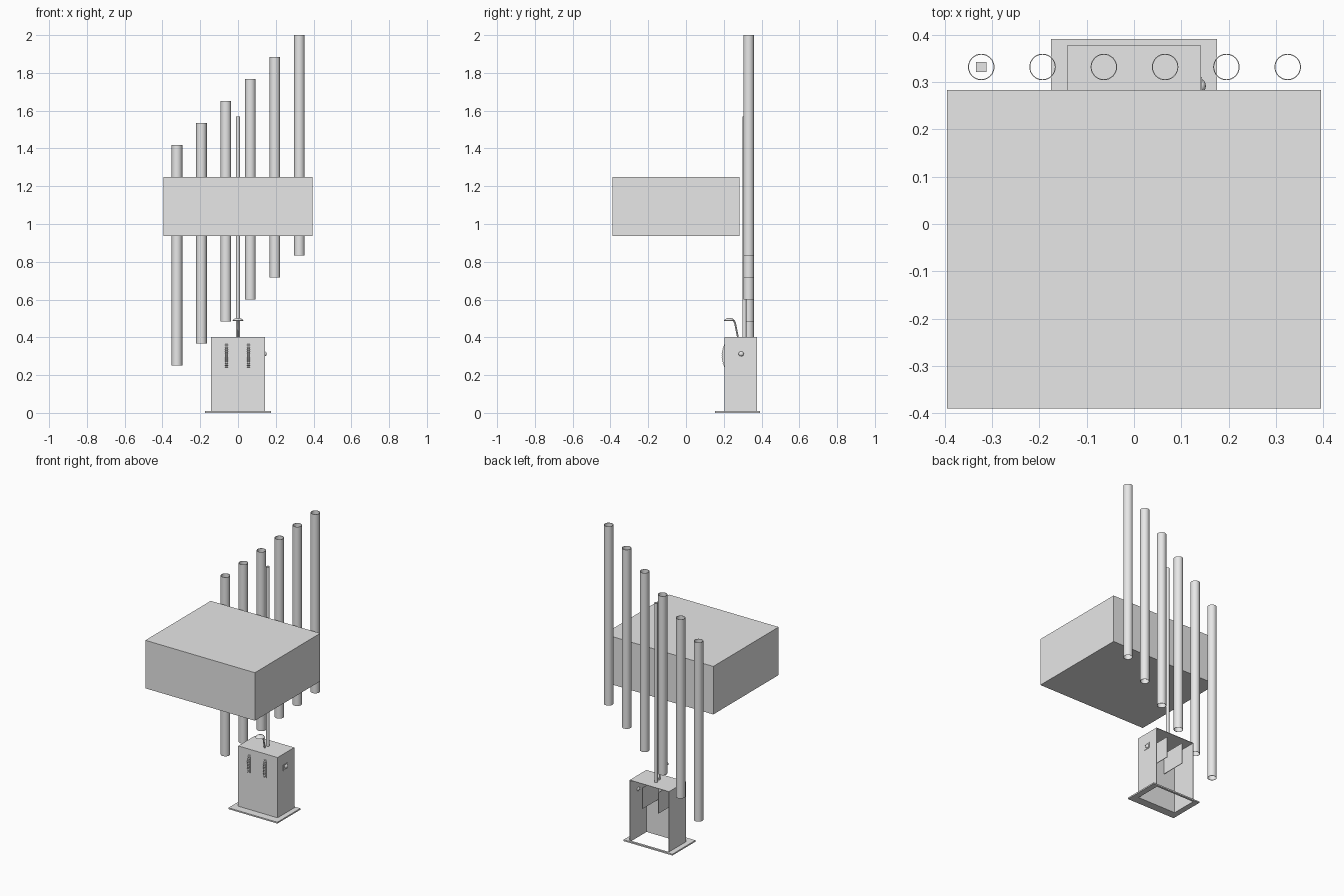
import bpy, bmesh, math
from mathutils import Vector

if "Cube" in bpy.data.objects:
    bpy.data.objects.remove(bpy.data.objects["Cube"])

grey = bpy.data.materials.new("light_grey")
grey.diffuse_color = (0.8, 0.8, 0.8, 1)
grey.use_nodes = True
grey.node_tree.nodes["Principled BSDF"].inputs["Base Color"].default_value = grey.diffuse_color


def finish(name, bm, smooth=False):
    bmesh.ops.recalc_face_normals(bm, faces=bm.faces)
    me = bpy.data.meshes.new(name)
    bm.to_mesh(me)
    bm.free()
    me.materials.append(grey)
    ob = bpy.data.objects.new(name, me)
    bpy.context.collection.objects.link(ob)
    if smooth:
        bpy.ops.object.select_all(action='DESELECT')
        ob.select_set(True)
        bpy.context.view_layer.objects.active = ob
        bpy.ops.object.shade_smooth_by_angle(angle=math.radians(35))
    return ob


def add_box(bm, lo, hi):
    vs = bmesh.ops.create_cube(bm, size=1)["verts"]
    for v in vs:
        v.co = Vector([lo[i] + (v.co[i] + 0.5) * (hi[i] - lo[i]) for i in range(3)])


def boxes(name, *spans):
    bm = bmesh.new()
    for lo, hi in spans:
        add_box(bm, lo, hi)
    return finish(name, bm)


def lathe(name, profile, x, y, n=32, closed=False):
    """Spin (radius, z) points around a vertical axis."""
    bm = bmesh.new()
    rings = [[bm.verts.new((x + r * math.cos(2 * math.pi * i / n),
                            y + r * math.sin(2 * math.pi * i / n), z))
              for i in range(n)] for r, z in profile]
    pairs = list(zip(rings, rings[1:])) + ([(rings[-1], rings[0])] if closed else [])
    for a, b in pairs:
        for i in range(n):
            j = (i + 1) % n
            bm.faces.new((a[i], a[j], b[j], b[i]))
    return finish(name, bm, True)


def extrude_x(name, yz, x0, x1):
    """Extrude a closed (y, z) outline along x."""
    bm = bmesh.new()
    face = bm.faces.new([bm.verts.new((x0, y, z)) for y, z in yz])
    geo = bmesh.ops.extrude_face_region(bm, geom=[face])["geom"]
    bmesh.ops.translate(bm, vec=(x1 - x0, 0, 0),
                        verts=[g for g in geo if isinstance(g, bmesh.types.BMVert)])
    return finish(name, bm)


# Large solid block
boxes("main_block", ((-0.395, -0.39, 0.937), (0.395, 0.283, 1.25)))

# Six open pipes stepping upwards
R, T, L = 0.028, 0.002, 1.167
for k in range(6):
    z = 0.25 + 0.1167 * k
    lathe(f"pipe_{k + 1}", [(R, z), (R, z + L), (R - T, z + L), (R - T, z)],
          -0.323 + 0.1296 * k, 0.332, closed=True)

# Small block inside the shortest pipe
boxes("pipe_inner_block", ((-0.334, 0.321, 0.82), (-0.312, 0.343, 0.842)))

# Thin open support rod
lathe("support_rod", [(0.0105, 0.4), (0.0105, 1.57)], 0, 0.309, 16)

# Pedestal housing, open at the back and below
W, Y0, Y1, H, t = 0.142, 0.205, 0.377, 0.402, 0.003
boxes("housing",
      ((-W, Y0, 0), (W, Y0 + t, H)),
      ((-W, Y0, H - t), (W, Y1, H)),
      ((-W, Y0, 0), (-W + t, Y1, H)),
      ((W - t, Y0, 0), (W, Y1, H)))

# Base flange frame around the housing
F, B0, B1, h = 0.176, 0.154, 0.391, 0.009
boxes("base_flange",
      ((-F, B0, 0), (F, Y0, h)), ((-F, Y1, 0), (F, B1, h)),
      ((-F, Y0, 0), (-W, Y1, h)), ((W, Y0, 0), (F, Y1, h)))

# Ribbed thumb wheels in the front slots, with plates behind
for x, side in ((-0.06, "left"), (0.055, "right")):
    n, rad, half = 28, 0.139, math.asin(0.0685 / 0.139)
    cy = 0.188 + rad
    rim = []
    for i in range(n + 1):
        a = -half + 2 * half * i / n
        r = rad - (0.003 if i % 2 else 0)
        rim.append((cy - r * math.cos(a), 0.303 + r * math.sin(a)))
    rim += [(0.208, rim[-1][1]), (0.208, rim[0][1])]
    extrude_x(f"{side}_thumb_wheel", rim, x - 0.008, x + 0.008)
    boxes(f"{side}_wheel_plate", ((x - 0.002, 0.208, 0.235), (x + 0.002, 0.37, 0.372)))

# Side switch: square frame and round rocker
y0, y1, z0, z1, f = 0.262, 0.311, 0.294, 0.331, 0.005
boxes("switch_frame",
      ((W, y0, z0), (W + 0.002, y1, z0 + f)), ((W, y0, z1 - f), (W + 0.002, y1, z1)),
      ((W, y0, z0), (W + 0.002, y0 + f, z1)), ((W, y1 - f, z0), (W + 0.002, y1, z1)))
bm = bmesh.new()
bmesh.ops.create_uvsphere(bm, u_segments=16, v_segments=8, radius=1)
for v in bm.verts:
    v.co = Vector((W + 0.010 * v.co.x, 0.292 + 0.014 * v.co.y, 0.3125 + 0.013 * v.co.z))
finish("switch_rocker", bm, True)

# Lever stem, a short bent tube
bm = bmesh.new()
path = [(0.275, 0.4), (0.268, 0.435), (0.26, 0.475), (0.252, 0.49), (0.235, 0.495)]
rings = []
for k, (y, z) in enumerate(path):
    a, b = path[max(k - 1, 0)], path[min(k + 1, len(path) - 1)]
    d = Vector((0, b[0] - a[0], b[1] - a[1])).normalized()
    u, w = Vector((1, 0, 0)), d.cross(Vector((1, 0, 0)))
    rings.append([bm.verts.new(Vector((0, y, z)) + 0.005 * (
        u * math.cos(i * math.pi / 5) + w * math.sin(i * math.pi / 5))) for i in range(10)])
for a, b in zip(rings, rings[1:]):
    for i in range(10):
        j = (i + 1) % 10
        bm.faces.new((a[i], a[j], b[j], b[i]))
finish("lever_stem", bm, True)

# Domed lever cap
lathe("lever_cap", [(0.001, 0.502), (0.012, 0.501), (0.022, 0.497), (0.029, 0.488),
                    (0.027, 0.487), (0.02, 0.493), (0.001, 0.498)], 0, 0.229, 24)
